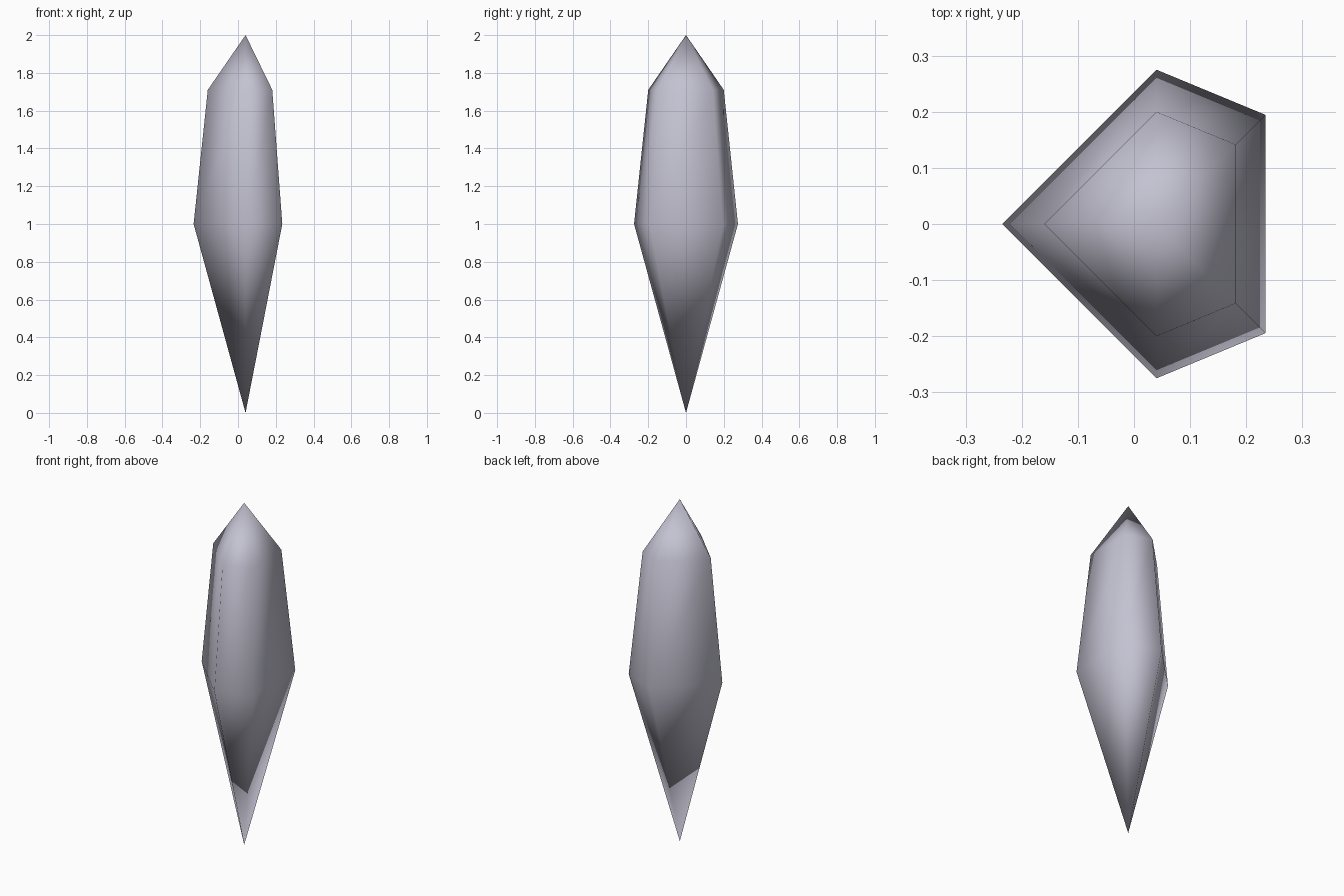
import bpy, bmesh
from math import radians, cos, sin

# Remove the default object
cube = bpy.data.objects.get("Cube")
if cube:
    bpy.data.objects.remove(cube, do_unlink=True)

# Pale lilac-grey stone
stone = bpy.data.materials.new("pale_lilac_stone")
stone.use_nodes = True
colour = (0.55, 0.54, 0.64, 1)
stone.diffuse_color = colour
stone.node_tree.nodes["Principled BSDF"].inputs["Base Color"].default_value = colour

AXIS_X = 0.04                       # the points sit off centre
ANGLES = (180, 270, 315, 45, 90)    # uneven five-sided section


def ring(bm, radius, z):
    return [bm.verts.new((AXIS_X + radius * cos(radians(a)),
                          radius * sin(radians(a)), z)) for a in ANGLES]


# Crystal: lower spike, tapering sides and upper point
bm = bmesh.new()
bottom = bm.verts.new((AXIS_X, 0, 0))
girdle = ring(bm, 0.275, 1.0)
shoulder = ring(bm, 0.2, 1.71)
top = bm.verts.new((AXIS_X, 0, 2.0))
count = len(ANGLES)
for i in range(count):
    j = (i + 1) % count
    bm.faces.new((bottom, girdle[j], girdle[i]))
    bm.faces.new((girdle[i], girdle[j], shoulder[j], shoulder[i]))
    bm.faces.new((shoulder[i], shoulder[j], top))
bmesh.ops.recalc_face_normals(bm, faces=bm.faces)
for face in bm.faces:
    face.smooth = True

mesh = bpy.data.meshes.new("crystal")
bm.to_mesh(mesh)
bm.free()
mesh.materials.append(stone)
bpy.context.collection.objects.link(bpy.data.objects.new("crystal", mesh))
